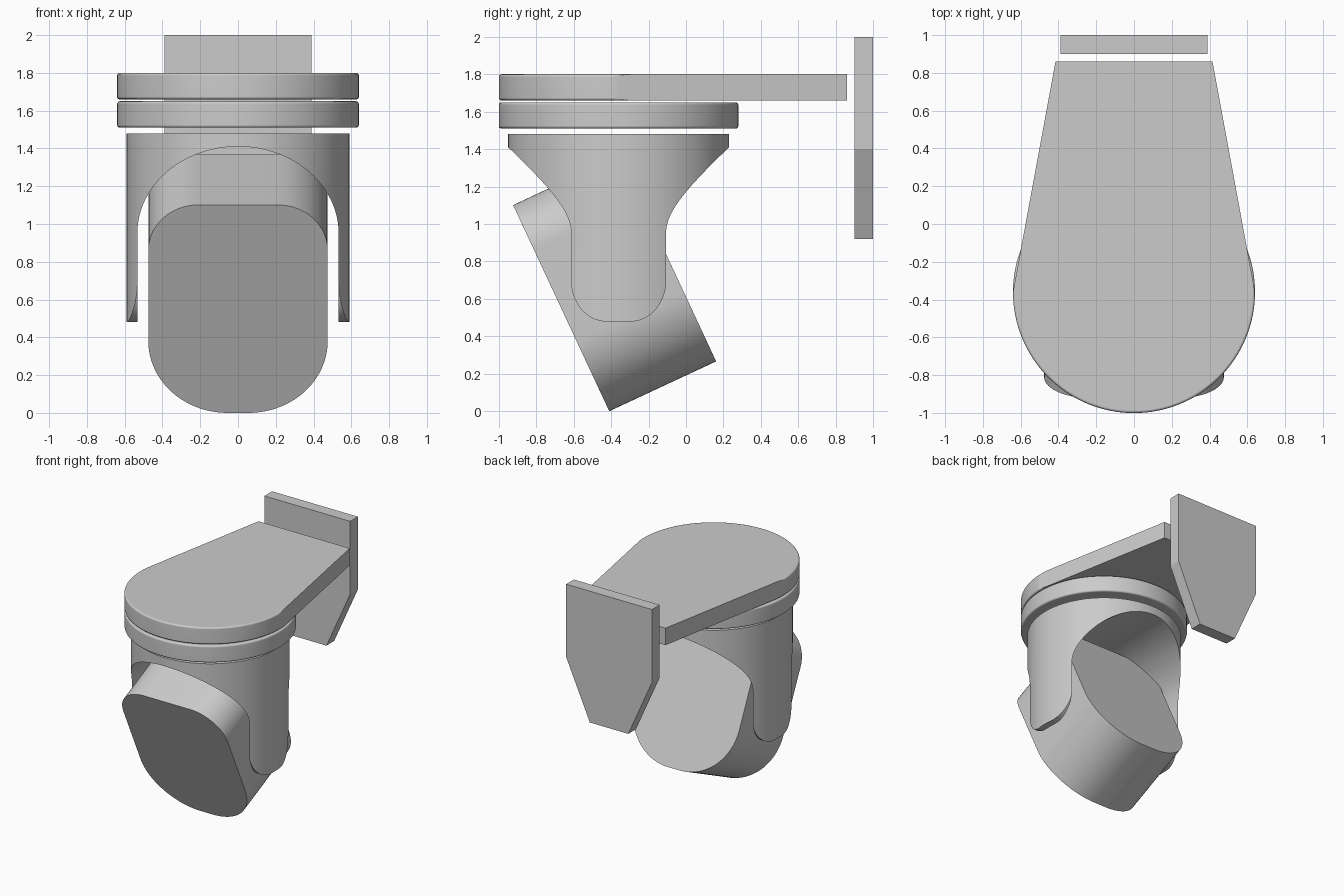
import bpy, bmesh
from math import sin, cos, pi, radians
from mathutils import Matrix, Vector

if "Cube" in bpy.data.objects:
    bpy.data.objects.remove(bpy.data.objects["Cube"])

AXIS_Y = -0.36  # y of the vertical swivel axis


def arc(cx, cy, rx, ry, a0, a1, n):
    """Points on an elliptical arc, angles in degrees."""
    return [(cx + rx * cos(radians(a0 + (a1 - a0) * i / n)),
             cy + ry * sin(radians(a0 + (a1 - a0) * i / n))) for i in range(n + 1)]


def prism(name, pts, t0, t1, axis, bevel_below=None, matrix=None):
    """Extrude a 2D profile along an axis; round cap edges with y under bevel_below."""
    place = {'x': lambda a, b, t: (t, a, b),
             'y': lambda a, b, t: (a, t, b),
             'z': lambda a, b, t: (a, b, t)}[axis]
    bm = bmesh.new()
    low = [bm.verts.new(place(a, b, t0)) for a, b in pts]
    high = [bm.verts.new(place(a, b, t1)) for a, b in pts]
    bm.faces.new(low)
    bm.faces.new(high)
    n = len(pts)
    for i in range(n):
        j = (i + 1) % n
        bm.faces.new((low[i], low[j], high[j], high[i]))
    bmesh.ops.recalc_face_normals(bm, faces=bm.faces)
    if bevel_below is not None:
        rim = [e for e in bm.edges
               if abs(e.verts[0].co.z - e.verts[1].co.z) < 1e-5
               and max(v.co.y for v in e.verts) < bevel_below]
        bmesh.ops.bevel(bm, geom=rim, offset=0.014, segments=3, profile=0.5, affect='EDGES')
    if matrix:
        bm.transform(matrix)
    mesh = bpy.data.meshes.new(name)
    bm.to_mesh(mesh)
    bm.free()
    ob = bpy.data.objects.new(name, mesh)
    bpy.context.collection.objects.link(ob)
    return ob


def activate(ob):
    bpy.ops.object.select_all(action='DESELECT')
    ob.select_set(True)
    bpy.context.view_layer.objects.active = ob


def boolean(ob, cutter, operation):
    activate(ob)
    mod = ob.modifiers.new("cut", 'BOOLEAN')
    mod.operation, mod.solver, mod.object = operation, 'EXACT', cutter
    bpy.ops.object.modifier_apply(modifier=mod.name)
    bpy.data.objects.remove(cutter)


def smooth(ob, weighted=False):
    activate(ob)
    bpy.ops.object.shade_smooth_by_angle(angle=radians(35))
    if weighted:
        mod = ob.modifiers.new("flat caps", 'WEIGHTED_NORMAL')
        mod.keep_sharp = True


# wall plate with tapered lower end
prism("wall_plate", [(-0.39, 2.0), (-0.39, 1.4), (-0.175, 0.92),
                     (0.175, 0.92), (0.39, 1.4), (0.39, 2.0)], 0.9, 1.0, 'y')

# bracket arm: half disc flowing into a taper
arm = prism("bracket_arm", arc(0, AXIS_Y, 0.64, 0.64, -180, 0, 64)
            + [(0.415, 0.86), (-0.415, 0.86)], 1.66, 1.80, 'z', bevel_below=AXIS_Y + 0.01)
smooth(arm, True)

# swivel disc under the arm
disc = prism("swivel_disc", arc(0, AXIS_Y, 0.64, 0.64, 0, 360, 128)[:-1],
             1.51, 1.65, 'z', bevel_below=5)
smooth(disc, True)

# yoke: cylinder with an arched tunnel and rounded leg ends
yoke = prism("yoke", arc(0, AXIS_Y, 0.59, 0.59, 0, 360, 128)[:-1], 0.48, 1.48, 'z')
tunnel = prism("tunnel_cutter", [(-0.533, 0.3)] + arc(0, 0.95, 0.533, 0.46, 180, 0, 48)
               + [(0.533, 0.3)], -2, 2, 'y')
boolean(yoke, tunnel, 'DIFFERENCE')
W = 0.254
leg_ends = prism("leg_end_cutter",
                 arc(AXIS_Y - W + 0.19, 0.699, 0.19, 0.22, 180, 270, 16)
                 + arc(AXIS_Y + W - 0.19, 0.699, 0.19, 0.22, 270, 360, 16)
                 + [(0.5, 0.70), (0.5, 1.6), (-1.2, 1.6), (-1.2, 0.70)], -1, 1, 'x')
boolean(yoke, leg_ends, 'INTERSECT')
smooth(yoke)

# tilted head: rounded front profile, deeper corner radii at the bottom
H, L, RB, RT = 0.475, 1.215, 0.42, 0.265
head_profile = (arc(-H + RB, RB, RB, RB, 180, 270, 20) + arc(H - RB, RB, RB, RB, 270, 360, 20)
                + arc(H - RT, L - RT, RT, RT, 0, 90, 16)
                + arc(-H + RT, L - RT, RT, RT, 90, 180, 16))
tilt = Matrix.Translation((0, -0.41, 0)) @ Matrix.Rotation(radians(25), 4, 'X')
head = prism("tilted_head", head_profile, 0, 0.63, 'y', matrix=tilt)
smooth(head)
